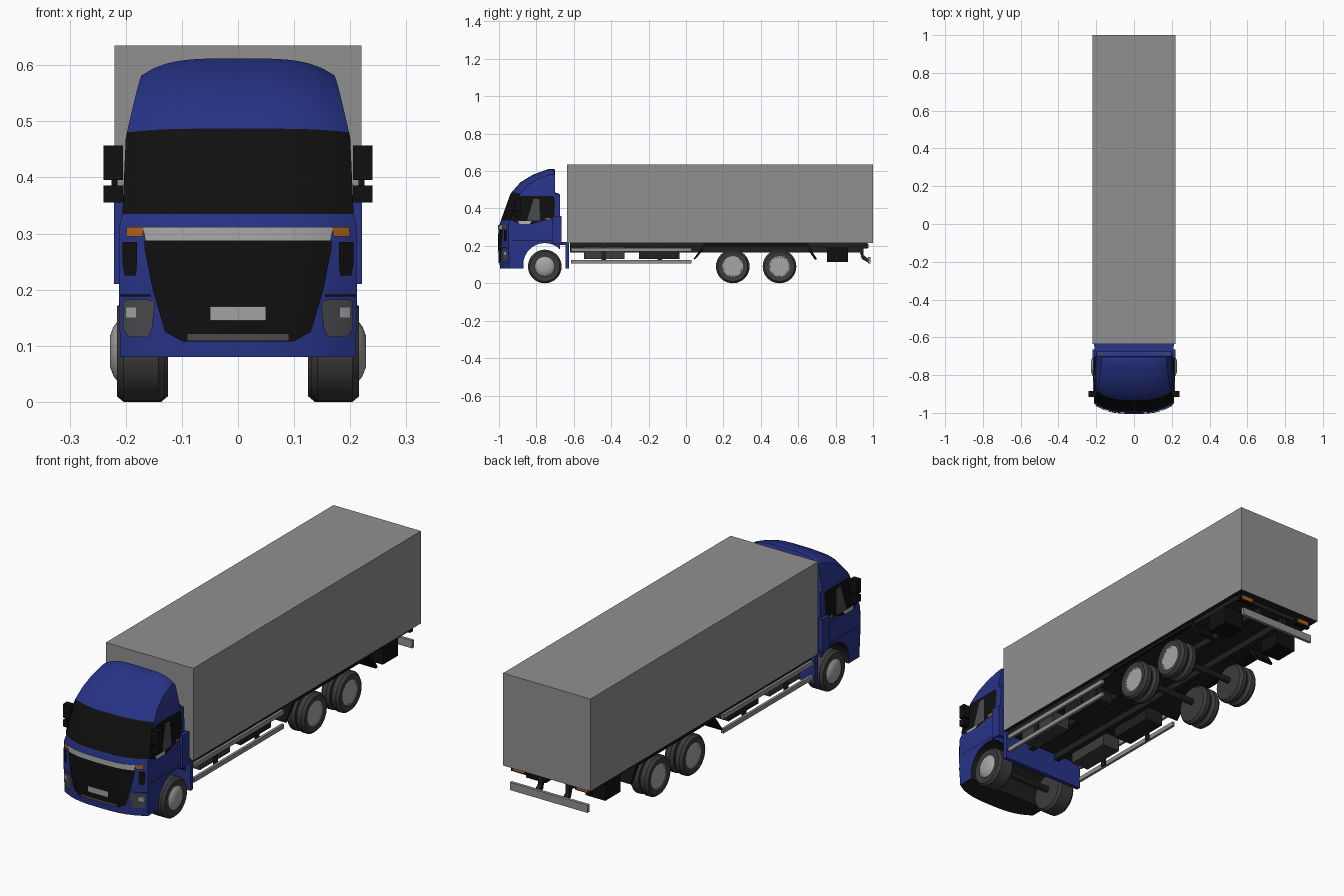
import bpy, bmesh, math
from mathutils import Vector

old = bpy.data.objects.get("Cube")
if old:
    bpy.data.objects.remove(old, do_unlink=True)


def material(name, r, g, b):
    m = bpy.data.materials.new(name)
    m.use_nodes = True
    m.diffuse_color = (r, g, b, 1)
    m.node_tree.nodes["Principled BSDF"].inputs["Base Color"].default_value = (r, g, b, 1)
    return m


BLUE = material("cab blue", 0.02, 0.033, 0.24)
BLACK = material("glass black", 0.005, 0.005, 0.005)
DARK = material("chassis dark", 0.014, 0.014, 0.014)
TYRE = material("tyre grey", 0.045, 0.045, 0.045)
GREY = material("cargo grey", 0.28, 0.28, 0.28)
SILVER = material("rim silver", 0.38, 0.38, 0.38)
LAMP = material("lamp grey", 0.07, 0.07, 0.075)
ORANGE = material("indicator orange", 0.42, 0.12, 0.01)
SIDES = (("left", 1), ("right", -1))
made = []


def grid(name, rows, mats, loop=False, caps=False, out=None):
    """Skin rows of points; loop closes each row, caps fill the ends."""
    bm = bmesh.new()
    vs = [[bm.verts.new(p) for p in row] for row in rows]
    n = len(rows[0])
    for a, b in zip(vs, vs[1:]):
        for j in range(n if loop else n - 1):
            k = (j + 1) % n
            bm.faces.new((a[j], a[k], b[k], b[j]))
    if caps:
        bm.faces.new(vs[0])
        bm.faces.new(vs[-1])
    bmesh.ops.remove_doubles(bm, verts=bm.verts, dist=0.0001)
    bmesh.ops.recalc_face_normals(bm, faces=bm.faces)
    bm.normal_update()
    if out and sum(f.normal.dot(Vector(out)) for f in bm.faces) < 0:
        bmesh.ops.reverse_faces(bm, faces=bm.faces)
    me = bpy.data.meshes.new(name)
    bm.to_mesh(me)
    bm.free()
    for m in mats:
        me.materials.append(m)
    ob = bpy.data.objects.new(name, me)
    bpy.context.collection.objects.link(ob)
    made.append(ob)
    return ob


def prism(name, pts, x0, x1, mat):
    """Side outline of (y, z) points extruded along x."""
    return grid(name, [[(x, y, z) for y, z in pts] for x in (x0, x1)], [mat], True, True)


def box(name, x0, x1, y0, y1, z0, z1, mat):
    return prism(name, [(y0, z0), (y1, z0), (y1, z1), (y0, z1)], x0, x1, mat)


def lathe(name, profile, y, z, s, mat, caps=True, n=32):
    """Turn (radius, x) points about an axle along x."""
    ang = [2 * math.pi * i / n for i in range(n)]
    rows = [[(s * x, y + r * math.cos(a), z + r * math.sin(a)) for a in ang] for r, x in profile]
    return grid(name, rows, [mat], True, caps, (s, 0, 0) if not caps else None)


# Cab levels: height, front y, rear y, half width
LEVELS = [(.08, -.995, -.675, .21), (.2, -1, -.675, .212), (.31, -.998, -.675, .212),
          (.335, -.99, -.675, .206), (.475, -.94, -.675, .2), (.487, -.932, -.70, .198),
          (.54, -.885, -.70, .188), (.58, -.82, -.70, .18), (.602, -.76, -.70, .175),
          (.612, -.73, -.705, .172)]


def level(z):
    for a, b in zip(LEVELS, LEVELS[1:]):
        if z <= b[0]:
            t = (z - a[0]) / (b[0] - a[0])
            return [p + (q - p) * t for p, q in zip(a, b)]
    return LEVELS[-1]


def front_y(u, z):
    _, yf, yr, _ = level(z)
    return yf + .05 * abs(u) ** 3 * min(1, (yr - yf) / .25)


US = [i / 8 for i in range(-8, 9)]


def cab_ring(z, yr, w, collapse=False):
    def height(u):
        return z - .03 * u ** 4 * max(0, (z - .45) / .162)
    mid = -.712
    front = [(w * u, mid if collapse else front_y(u, z), height(u)) for u in US]
    rear = [(w * u, mid if collapse else yr, height(u)) for u in reversed(US)]
    return front + rear


rows = [cab_ring(z, yr, w) for z, yf, yr, w in LEVELS]
rows.append(cab_ring(LEVELS[-1][0], 0, LEVELS[-1][3], True))
# bottom closed by collapsing to the middle as well
rows.insert(0, cab_ring(LEVELS[0][0], 0, LEVELS[0][3], True))
cab = grid("cab", rows, [BLUE, BLACK, DARK], True)

# Wheel arch cut through the cab
AXLE_Y, ARCH_Z, ARCH_R = -.755, .10, .115
cutter = lathe("arch_cutter", [(ARCH_R, -.4), (ARCH_R, .4)], AXLE_Y, ARCH_Z, 1, DARK)
made.remove(cutter)
cutter.hide_render = True
mod = cab.modifiers.new("arch", 'BOOLEAN')
mod.operation, mod.object, mod.solver = 'DIFFERENCE', cutter, 'EXACT'
bpy.context.view_layer.objects.active = cab
bpy.ops.object.modifier_apply(modifier="arch")
bpy.data.objects.remove(cutter, do_unlink=True)
for p in cab.data.polygons:
    c, nrm = p.center, p.normal
    in_arch = math.hypot(c.y - AXLE_Y, c.z - ARCH_Z) < ARCH_R + .003 and abs(nrm.x) < .3
    if in_arch or nrm.z < -.9:
        p.material_index = 2
    elif .335 < c.z < .487 and nrm.y < -.4:
        p.material_index = 1
    else:
        p.material_index = 0


def front_plate(name, rows, mat, s=1, lift=.005, n=12):
    """Thin sheet on the cab front; rows of (z, x0, x1)."""
    pts = []
    for z, x0, x1 in rows:
        xs = [s * (x0 + (x1 - x0) * i / n) for i in range(n + 1)]
        pts.append([(x, front_y(x / level(z)[3], z) - lift, z) for x in xs])
    return grid(name, pts, [mat], out=(0, -1, 0))


def side_plate(name, rows, mat, s, lift=.004):
    """Thin sheet on the cab side; rows of (z, y0, y1)."""
    pts = [[(s * (level(z)[3] + lift), y, z) for y in (y0, y1)] for z, y0, y1 in rows]
    return grid(name, pts, [mat], out=(s, 0, 0))


# Cab front
front_plate("grille", [(.108, -.10, .10), (.125, -.13, .13), (.2, -.152, .152),
                       (.275, -.167, .167), (.288, -.167, .167)], BLACK, n=16)
front_plate("grille_trim", [(.288, -.165, .165), (.312, -.17, .17)], SILVER, lift=.007, n=16)
front_plate("number_panel", [(.145, -.05, .05), (.17, -.05, .05)], SILVER, lift=.008)
front_plate("lower_intake", [(.109, -.09, .09), (.121, -.09, .09)], LAMP, lift=.007)
for side, s in SIDES:
    front_plate(side + "_indicator", [(.295, .17, .2), (.312, .168, .198)], ORANGE, s, .007)
    front_plate(side + "_vent", [(.225, .182, .202), (.25, .18, .206), (.285, .18, .206)], BLACK, s)
    front_plate(side + "_headlight", [(.116, .16, .195), (.13, .153, .205),
                                      (.178, .148, .205), (.182, .16, .2)], LAMP, s)
    front_plate(side + "_headlight_bulb", [(.15, .182, .2), (.168, .182, .2)], SILVER, s, .007)
    front_plate(side + "_bumper_seam", [(.188, .155, .21), (.191, .155, .21)], BLACK, s, .003)

# Cab sides
for side, s in SIDES:
    side_plate(side + "_window", [(.318, -.89, -.82), (.335, -.935, -.76), (.345, -.938, -.705),
                                  (.45, -.905, -.70), (.467, -.88, -.71)], BLACK, s)
    side_plate(side + "_window_sill", [(.318, -.89, -.835), (.333, -.9, -.825)], SILVER, s, .006)
    side_plate(side + "_window_grey", [(.335, -.85, -.78), (.45, -.815, -.785)], LAMP, s, .006)
    side_plate(side + "_side_marker", [(.34, -.75, -.725), (.35, -.75, -.725)], ORANGE, s, .007)
    side_plate(side + "_door_seam", [(.225, -.93, -.70), (.228, -.93, -.70)], BLACK, s, .002)
    a, b = sorted((s * .2, s * .221))
    box(side + "_rear_corner", a, b, -.715, -.665, .21, .36, BLUE)
    # Mirrors
    a, b = sorted((s * .205, s * .24))
    box(side + "_mirror_upper", a, b, -.915, -.885, .395, .457, BLACK)
    box(side + "_mirror_lower", a, b, -.915, -.885, .355, .386, BLACK)
    a, b = sorted((s * .215, s * .225))
    box(side + "_mirror_arm", a, b, -.908, -.895, .38, .4, BLACK)
box("cab_rear_ledge", -.19, .19, -.70, -.679, .462, .479, LAMP)
box("fender_rear", -.212, .212, -.645, -.625, .08, .215, BLUE)
box("fender_top", -.208, .208, -.70, -.625, .205, .222, BLUE)

# Cargo box with dark underside
cargo = box("cargo_box", -.22, .22, -.635, 1, .215, .635, GREY)
cargo.data.materials.append(DARK)
for p in cargo.data.polygons:
    p.material_index = int(p.normal.z < -.9)

# Chassis
box("chassis_floor", -.2, .2, -.62, .96, .195, .216, DARK)
for side, s in SIDES:
    def sided(name, x0, x1, *rest):
        a, b = sorted((s * x0, s * x1))
        box(side + "_" + name, a, b, *rest)
    sided("chassis_beam", .06, .085, -.62, .93, .165, .2, DARK)
    sided("guard_rail_upper", .198, .21, -.615, .03, .17, .19, GREY)
    sided("guard_rail_lower", .198, .21, -.615, .03, .105, .125, GREY)
    for y in (-.44, -.14):
        sided("guard_post", .19, .198, y - .012, y + .012, .105, .2, DARK)
    sided("front_tank", .1, .19, -.545, -.33, .13, .2, TYRE)
    sided("rear_tank", .1, .19, -.25, -.035, .13, .2, DARK)
    sided("tool_box", .1, .2, .755, .865, .115, .2, BLACK)
    sided("tail_lamp_panel", .12, .2, .95, .97, .185, .216, BLACK)
    sided("tail_lamp", .13, .19, .97, .975, .19, .21, ORANGE)
    # Mudguard flaps over the rear wheels
    a, b = sorted((s * .12, s * .212))
    prism(side + "_mudguard", [(.045, .125), (.11, .195), (.64, .195), (.69, .125), (.70, .13),
                               (.65, .212), (.10, .212), (.04, .13)], a, b, BLACK)
    # Arm of the rear bumper
    a, b = sorted((s * .06, s * .08))
    prism(side + "_bumper_arm", [(.92, .2), (.95, .2), (.95, .15), (.975, .13), (.975, .11),
                                 (.94, .13)], a, b, DARK)
box("rear_bumper", -.195, .195, .972, .986, .105, .14, GREY)


# Wheels
def tyre(name, x0, x1, y, s):
    lathe(name, [(.05, x0), (.08, x0), (.09, x0 + .012), (.09, x1 - .012), (.08, x1),
                 (.052, x1 - .004), (.05, x1 - .035)], y, .09, s, TYRE)


for side, s in SIDES:
    tyre(side + "_front_tyre", .13, .216, AXLE_Y, s)
    lathe(side + "_front_rim", [(.055, .205), (.053, .215), (.044, .222), (.028, .228)],
          AXLE_Y, .09, s, SILVER)
    for i, y in enumerate((.25, .50)):
        name = side + "_rear_" + ("first", "second")[i]
        tyre(name + "_inner_tyre", .125, .167, y, s)
        tyre(name + "_outer_tyre", .172, .216, y, s)
        lathe(name + "_rim", [(.055, .213), (.05, .214), (.045, .192), (.026, .186), (.02, .196)],
              y, .09, s, SILVER)
for name, y in (("front", AXLE_Y), ("rear_first", .25), ("rear_second", .50)):
    lathe(name + "_axle", [(.015, -.14), (.015, .14)], y, .1, 1, DARK, n=12)

# Shading
bpy.ops.object.select_all(action='DESELECT')
for ob in made:
    ob.select_set(True)
bpy.context.view_layer.objects.active = cab
bpy.ops.object.shade_smooth_by_angle(angle=math.radians(32))
